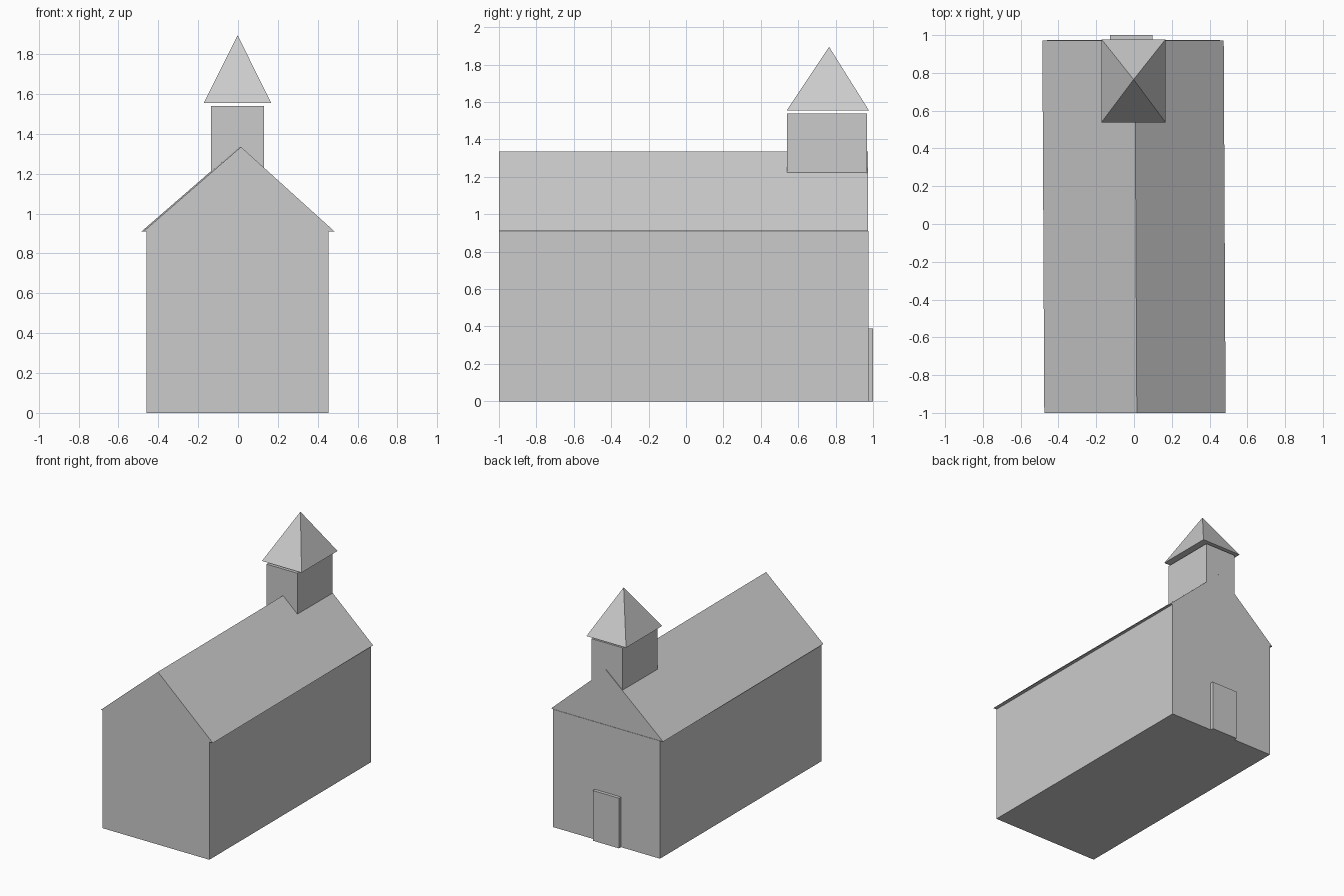
import bpy

if "Cube" in bpy.data.objects:
    bpy.data.objects.remove(bpy.data.objects["Cube"])


def make(name, verts, faces):
    mesh = bpy.data.meshes.new(name)
    mesh.from_pydata(verts, [], faces)
    mesh.update()
    obj = bpy.data.objects.new(name, mesh)
    bpy.context.collection.objects.link(obj)
    return obj


def loft(name, front, back):
    """Solid between two matching outlines of (x, y, z) points."""
    n = len(front)
    sides = [(i, (i + 1) % n, n + (i + 1) % n, n + i) for i in range(n)]
    return make(name, front + back,
                [tuple(reversed(range(n))), tuple(range(n, 2 * n))] + sides)


def box(name, x, y, z):
    ring = [(x[0], y[0]), (x[1], y[0]), (x[1], y[1]), (x[0], y[1])]
    return loft(name, [(a, b, z[0]) for a, b in ring],
                [(a, b, z[1]) for a, b in ring])


# Main hall and the door on the rear end
box("hall", (-0.46, 0.455), (-1.0, 0.975), (0.0, 0.91))
box("door", (-0.127, 0.097), (0.97, 1.0), (0.0, 0.388))

# Gable roof, very slightly skewed along its length
gable = [(-0.475, 0.91), (0.015, 1.335), (0.485, 0.91)]
loft("roof",
     [(x, -1.0, z) for x, z in gable][::-1],
     [(x - 0.01, 0.972, z) for x, z in gable][::-1])

# Bell tower rising through the roof
box("tower", (-0.135, 0.13), (0.54, 0.967), (1.15, 1.54))

# Pyramid spire, floating just above the tower
x0, x1, y0, y1, zb = -0.172, 0.167, 0.538, 0.978, 1.555
make("spire",
     [(x0, y0, zb), (x1, y0, zb), (x1, y1, zb), (x0, y1, zb), (-0.002, 0.765, 1.895)],
     [(3, 2, 1, 0)] + [(i, (i + 1) % 4, 4) for i in range(4)])
